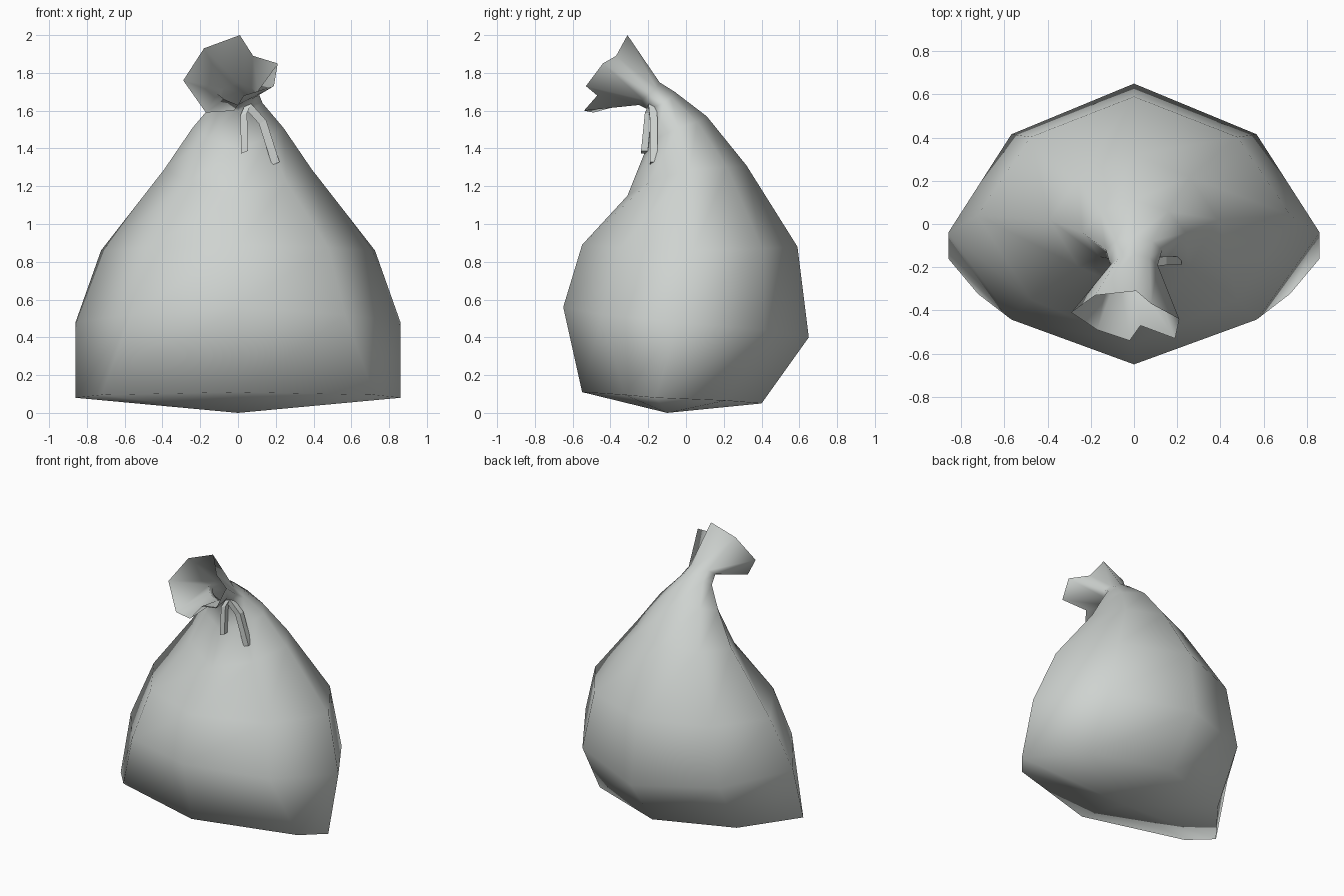
import bpy
import bmesh
from mathutils import Vector

cube = bpy.data.objects.get("Cube")
if cube:
    bpy.data.objects.remove(cube, do_unlink=True)


def make_material(name, colour):
    mat = bpy.data.materials.new(name)
    mat.use_nodes = True
    mat.diffuse_color = colour
    mat.node_tree.nodes["Principled BSDF"].inputs["Base Color"].default_value = colour
    return mat


plastic = make_material("pale grey plastic", (0.62, 0.65, 0.63, 1))


def finish(bm, name, smooth):
    """Turn a bmesh into a coloured object in the scene."""
    bmesh.ops.recalc_face_normals(bm, faces=bm.faces)
    for face in bm.faces:
        face.smooth = smooth
    mesh = bpy.data.meshes.new(name)
    bm.to_mesh(mesh)
    bm.free()
    mesh.materials.append(plastic)
    obj = bpy.data.objects.new(name, mesh)
    bpy.context.collection.objects.link(obj)
    return obj


def pouch_ring(bm, front, side, back, wide=0.66, deep=0.66):
    """Eight points: front, then round through the left, back and right."""
    f, s, b = Vector((0, *front)), Vector(side), Vector((0, *back))

    def diagonal(end, w, d):
        return Vector((s.x * w, s.y + d * (end.y - s.y), (s.z + end.z) / 2))

    left = [diagonal(f, wide, deep), s, diagonal(b, 0.66, 0.66)]
    right = [Vector((-p.x, p.y, p.z)) for p in reversed(left)]
    return [bm.verts.new(p) for p in [f, *left, b, *right]]


def skin(bm, lower, upper):
    """Join two loops; repeated corners collapse to triangles."""
    for i in range(len(lower)):
        j = (i + 1) % len(lower)
        corners = [lower[i], lower[j], upper[j], upper[i]]
        bm.faces.new(list(dict.fromkeys(corners)))


# Sack body, from the base seam up to the pinched neck
bm = bmesh.new()
rings = [
    pouch_ring(bm, (-0.55, 0.11), (0.86, -0.16, 0.08), (0.40, 0.05), 0.84, 0.42),
    pouch_ring(bm, (-0.65, 0.56), (0.86, -0.04, 0.48), (0.65, 0.40)),
    pouch_ring(bm, (-0.55, 0.89), (0.725, 0.04, 0.86), (0.59, 0.88)),
    pouch_ring(bm, (-0.31, 1.15), (0.39, 0.02, 1.29), (0.32, 1.31)),
    pouch_ring(bm, (-0.21, 1.40), (0.24, -0.04, 1.51), (0.11, 1.57)),
    pouch_ring(bm, (-0.19, 1.60), (0.13, -0.12, 1.64), (-0.06, 1.70)),
    pouch_ring(bm, (-0.25, 1.63), (0.11, -0.19, 1.69), (-0.14, 1.75)),
]
for lower, upper in zip(rings, rings[1:]):
    skin(bm, lower, upper)

# Slightly sagging underside
base = bm.verts.new((0, -0.1, 0))
for a, b in zip(rings[0], rings[0][1:] + rings[0][:1]):
    bm.faces.new((base, b, a))

# Ragged open mouth leaning forward, with a fold at its front lip
mouth = [bm.verts.new(p) for p in (
    (-0.02, -0.54, 1.60), (0.03, -0.47, 1.68), (0.19, -0.53, 1.73),
    (0.21, -0.44, 1.85), (0.08, -0.37, 1.89), (0.01, -0.31, 2.0),
    (-0.18, -0.33, 1.93), (-0.29, -0.41, 1.76), (-0.17, -0.49, 1.59))]
skin(bm, rings[-1][:1] + rings[-1], mouth)
finish(bm, "sack", True)


def ribbon(name, path, half):
    """Square-section strip swept along a hanging path."""
    bm = bmesh.new()
    loops = []
    for p in path:
        loops.append([bm.verts.new(Vector(p) + Vector((x, y, x * 0.4)) * half)
                      for x, y in ((-1, -1), (1, -1), (1, 1), (-1, 1))])
    for lower, upper in zip(loops, loops[1:]):
        skin(bm, lower, upper)
    bm.faces.new(loops[0])
    bm.faces.new(loops[-1])
    return finish(bm, name, False)


# Two loose ends of the drawstring
ribbon("short_string", [(0.06, -0.17, 1.65), (0.03, -0.20, 1.58), (0.035, -0.22, 1.38)], 0.018)
ribbon("long_string", [(0.04, -0.18, 1.64), (0.13, -0.17, 1.54), (0.20, -0.17, 1.32)], 0.02)
